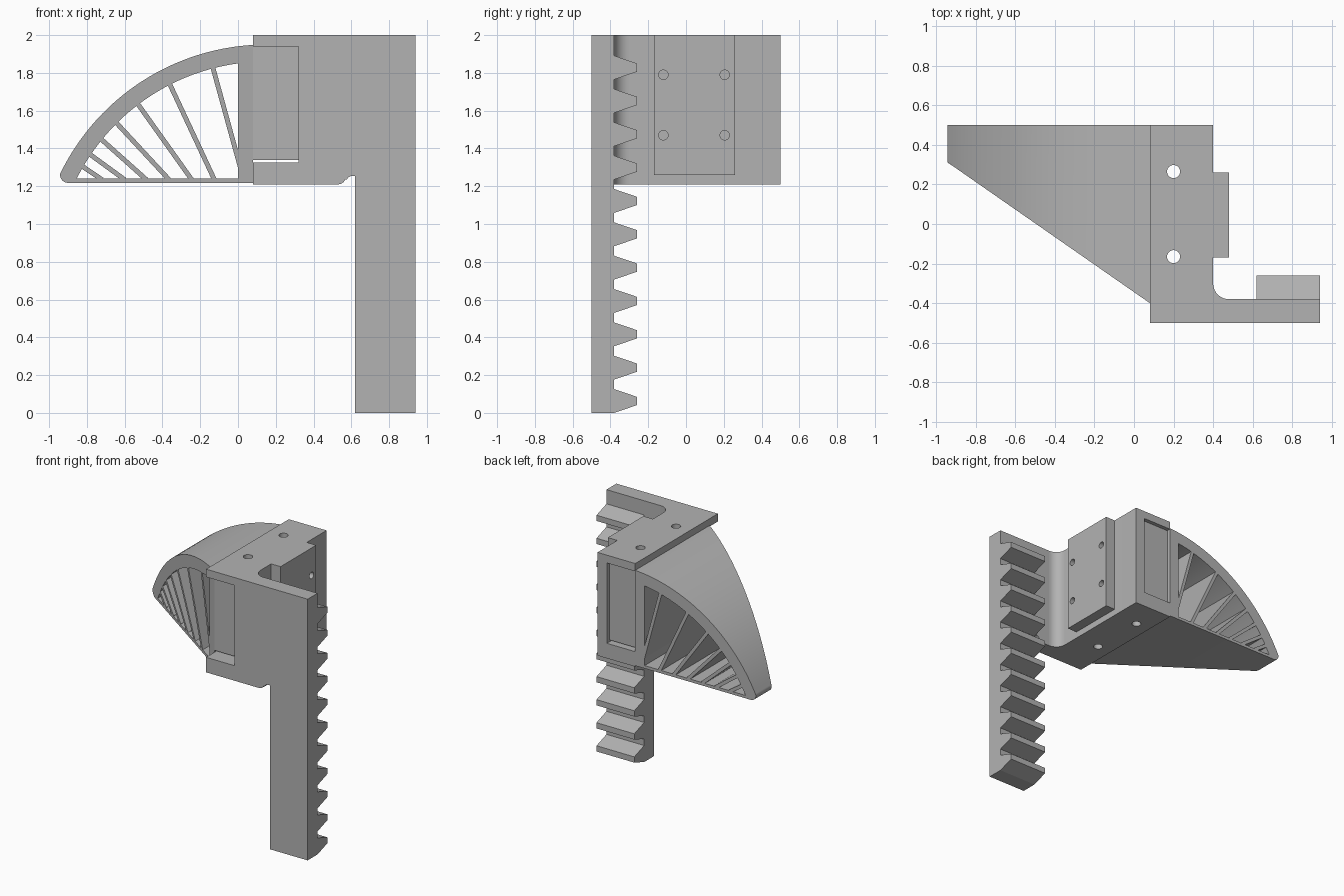
import bpy, bmesh, math
from mathutils import Vector

if "Cube" in bpy.data.objects:
    bpy.data.objects.remove(bpy.data.objects["Cube"], do_unlink=True)

grey = bpy.data.materials.new("light grey plastic")
grey.use_nodes = True
COLOUR = (0.45, 0.45, 0.45, 1)
grey.diffuse_color = COLOUR
grey.node_tree.nodes["Principled BSDF"].inputs["Base Color"].default_value = COLOUR


def prism(name, near, far):
    """Solid between two matching loops of points."""
    bm = bmesh.new()
    a = [bm.verts.new(p) for p in near]
    b = [bm.verts.new(p) for p in far]
    bm.faces.new(a)
    bm.faces.new(b[::-1])
    for i in range(len(a)):
        j = (i + 1) % len(a)
        bm.faces.new((a[j], a[i], b[i], b[j]))
    bmesh.ops.recalc_face_normals(bm, faces=bm.faces)
    mesh = bpy.data.meshes.new(name)
    bm.to_mesh(mesh)
    bm.free()
    mesh.materials.append(grey)
    obj = bpy.data.objects.new(name, mesh)
    bpy.context.collection.objects.link(obj)
    return obj


def along_y(name, profile, front, back):
    """Extrude an xz profile; front is a function of x."""
    return prism(name, [(x, front(x), z) for x, z in profile],
                 [(x, back, z) for x, z in profile])


def along_z(name, profile, low, high):
    return prism(name, [(x, y, low) for x, y in profile],
                 [(x, y, high) for x, y in profile])


def rect(u0, u1, v0, v1):
    return [(u0, v0), (u1, v0), (u1, v1), (u0, v1)]


def arc(cx, cy, r, start, end, steps):
    """Points on an arc, angles in degrees."""
    angles = [math.radians(start + (end - start) * i / steps) for i in range(steps + 1)]
    return [(cx + r * math.cos(t), cy + r * math.sin(t)) for t in angles]


def cut(obj, cutters):
    bpy.context.view_layer.objects.active = obj
    for c in cutters:
        mod = obj.modifiers.new("cut", 'BOOLEAN')
        mod.operation = 'DIFFERENCE'
        mod.solver = 'EXACT'
        mod.object = c
        bpy.ops.object.modifier_apply(modifier=mod.name)


def smooth(obj):
    bpy.ops.object.select_all(action='DESELECT')
    obj.select_set(True)
    bpy.context.view_layer.objects.active = obj
    bpy.ops.object.shade_smooth_by_angle(angle=math.radians(30))


# Cutters: side slot, vertical bolt holes, small screw holes in the pad
slot = along_y("slot_cutter", rect(0.0, 0.32, 1.325, 1.94), lambda x: -0.7, 0.7)
bolts = [along_z("bolt_cutter", arc(0.2, y, 0.033, 0, 345, 23), 1, 2.2)
         for y in (-0.165, 0.265)]
screws = []
for y in (-0.12, 0.205):
    for z in (1.47, 1.79):
        ring = arc(y, z, 0.025, 0, 345, 23)
        screws.append(prism("screw_cutter", [(0.38, u, v) for u, v in ring],
                            [(0.6, u, v) for u, v in ring]))

# Mounting block with a fillet into the front plate
block = along_z("mounting_block",
                [(0.08, -0.38), (0.48, -0.38)] + arc(0.48, -0.3, 0.08, 270, 180, 10)[1:]
                + [(0.4, 0.5), (0.08, 0.5)], 1.21, 2)
cut(block, [slot] + bolts)

# Front plate running down behind the rack, with a small relief corner
plate = along_y("front_plate",
                [(0.08, 1.21), (0.53, 1.21)] + arc(0.53, 1.25, 0.04, -80, -20, 5)
                + arc(0.605, 1.225, 0.03, 160, 90, 5)
                + [(0.62, 1.255), (0.62, 0), (0.94, 0), (0.94, 2), (0.08, 2)],
                lambda x: -0.5, -0.38)
cut(plate, [slot])

# Raised pad with four screw holes
pad = along_z("screw_pad", rect(0.4, 0.48, -0.17, 0.26), 1.26, 2)
cut(pad, screws)

# Rack teeth
PITCH = 0.1765
for i in range(11):
    z = 0.063 + i * PITCH
    tooth = [(-0.385, z - 0.063), (-0.38, z - 0.063), (-0.26, z - 0.022),
             (-0.26, z + 0.022), (-0.38, z + 0.063), (-0.385, z + 0.063)]
    prism("rack_tooth", [(0.62, y, v) for y, v in tooth],
          [(0.94, y, v) for y, v in tooth])


def slant(x):
    """Front edge of the wing, tapering towards its tip."""
    return min(0.31, max(-0.40, -0.40 + (0.08 - x) * 0.71 / 1.02))


# Curved wing shell: outer arc, rounded tip, floor and inner arc
CX, CZ, R_OUT, R_IN = 0.15, 0.737, 1.213, 1.123
FLOOR = 1.24


def angle_at_x(x, r):
    return math.degrees(math.acos((x - CX) / r))


tip = math.degrees(math.pi - math.asin((1.275 - CZ) / R_OUT))
inner_end = math.degrees(math.pi - math.asin((FLOOR - CZ) / R_IN))
shell = along_y("wing_shell",
                arc(CX, CZ, R_OUT, angle_at_x(0.08, R_OUT), tip, 40)
                + arc(-0.9, 1.26, 0.042, 170, 265, 7)
                + [(0.08, 1.218), (0.08, FLOOR)]
                + arc(CX, CZ, R_IN, inner_end, angle_at_x(0.08, R_IN), 40),
                slant, 0.5)

along_y("wing_root", rect(0, 0.08, 1.23, 1.87), slant, 0.5)

# Insert sitting in the slot of the block
insert = along_y("slot_insert", rect(0.08, 0.32, 1.34, 1.94), lambda x: -0.4, 0.47)
cut(insert, bolts)

# Fan of struts: x at the bottom, x at the top
for low, high in ((0.03, -0.135), (-0.125, -0.365), (-0.245, -0.535), (-0.365, -0.65),
                  (-0.485, -0.73), (-0.6, -0.79), (-0.72, -0.83)):
    a = Vector((low, 1.235))
    b = Vector((high, CZ + math.sqrt((R_IN + 0.012) ** 2 - (high - CX) ** 2)))
    d = (b - a).normalized()
    side = Vector((-d.y, d.x)) * 0.0125
    along_y("wing_strut", [tuple(p) for p in (a + side, b + side, b - side, a - side)],
            slant, 0.5)

for c in [slot] + bolts + screws:
    bpy.data.objects.remove(c, do_unlink=True)
for part in (block, plate, pad, shell, insert):
    smooth(part)
